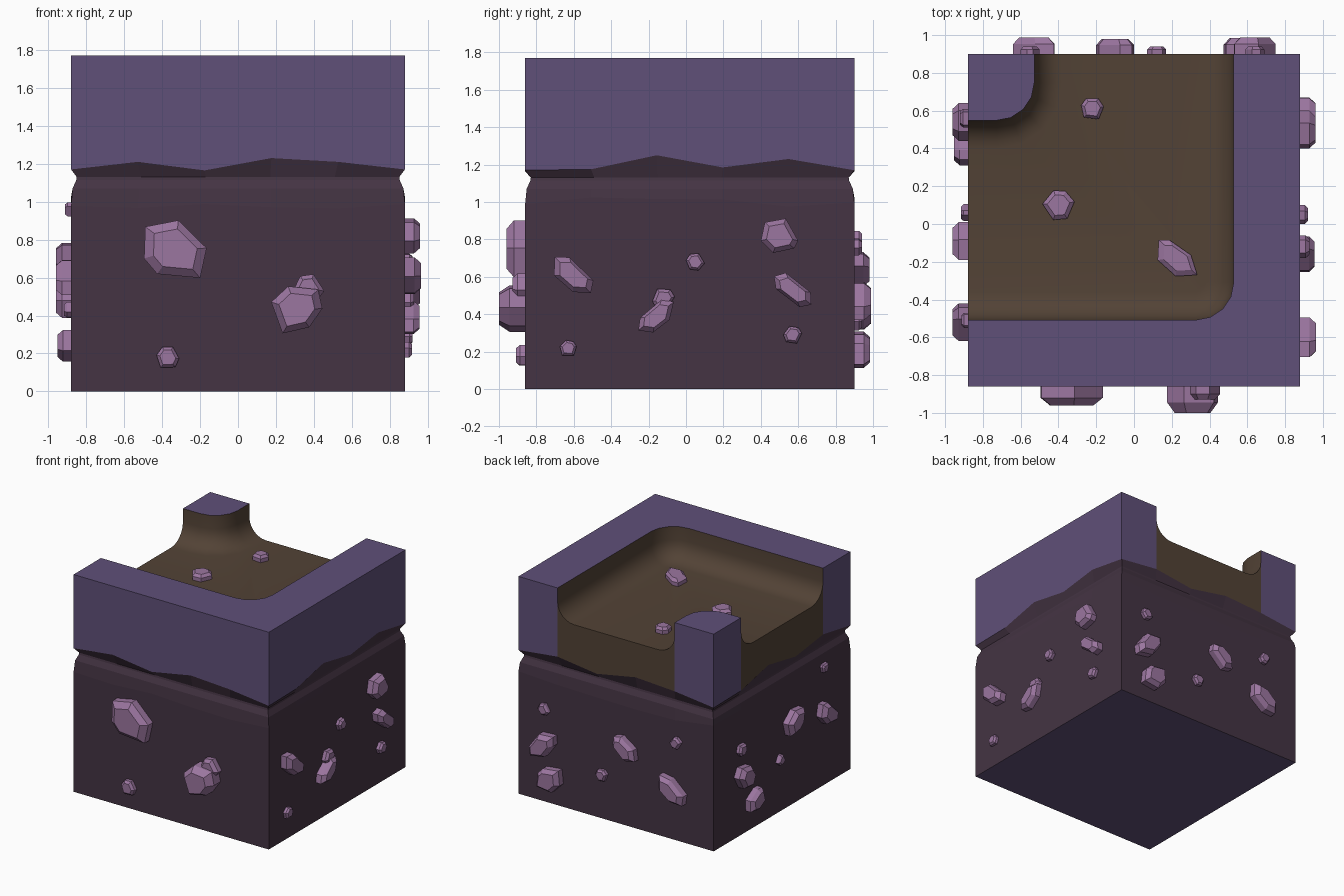
import bpy, math, random
from math import sin, cos, pi

if "Cube" in bpy.data.objects:
    bpy.data.objects.remove(bpy.data.objects["Cube"])

random.seed(4)
H, CY, TOP, FLOOR = 0.88, 0.02, 1.77, 1.51      # half width, y centre, rim and floor heights
XI, R, FIL = 0.528, 0.2, 0.15                   # inner wall offset, plan corner radius, floor fillet


def material(name, rgb):
    m = bpy.data.materials.new(name)
    m.diffuse_color = (*rgb, 1)
    m.use_nodes = True
    m.node_tree.nodes["Principled BSDF"].inputs["Base Color"].default_value = m.diffuse_color
    return m


PURPLE = material("purple_rock", (0.115, 0.08, 0.19))
DARK = material("dark_earth", (0.058, 0.034, 0.056))
BROWN = material("brown_soil", (0.085, 0.055, 0.036))
PINK = material("crystal", (0.33, 0.18, 0.35))


def build(name, faces, mat, smooth=False):
    """Make an object from a list of faces, each a list of points; weld shared points."""
    verts, index, polys = [], {}, []
    for f in faces:
        poly = []
        for p in f:
            k = tuple(round(c, 4) for c in p)
            if k not in index:
                index[k] = len(verts)
                verts.append(k)
            if index[k] not in poly:
                poly.append(index[k])
        polys.append(poly)
    me = bpy.data.meshes.new(name)
    me.from_pydata(verts, [], polys)
    me.materials.append(mat)
    ob = bpy.data.objects.new(name, me)
    bpy.context.collection.objects.link(ob)
    if smooth:
        bpy.ops.object.select_all(action='DESELECT')
        ob.select_set(True)
        bpy.context.view_layer.objects.active = ob
        bpy.ops.object.shade_smooth_by_angle(angle=math.radians(40))
    return ob


def ring(inset, zs):
    """Square outline, five segments a side, counter-clockwise from the front left corner."""
    h, pts = H - inset, []
    for k in range(4):
        for i in range(5):
            x, y = -h + 2 * h * i / 5, -h
            for _ in range(k):
                x, y = -y, x
            pts.append((x, y + CY, zs[k * 5 + i]))
    return pts


def band(lo, hi, segs=range(20)):
    return [[lo[i], lo[(i + 1) % 20], hi[(i + 1) % 20], hi[i]] for i in segs]


def flat(z):
    return [z] * 20


# Dark earth block with a groove under the wavy rock edge
wave = ring(0, [1.17, 1.21, 1.165, 1.23, 1.21, 1.17, 1.175, 1.25, 1.185, 1.23] * 2)
rings = [ring(0, flat(0)), ring(0, [random.uniform(.96, 1.03) for _ in range(20)]),
         ring(0.008, flat(1.07)), ring(0.028, flat(1.115)), ring(0.03, flat(1.13)), wave]
build("earth_block", sum((band(a, b) for a, b in zip(rings, rings[1:])), []), DARK)
build("underside", [rings[0][::-1]], PURPLE)

# Inner wall paths in plan: each point carries its normal towards the floor
Y0, Y1, YA, YB = CY - H, CY + H, CY - XI, CY + XI
steps = [i / 4 * pi / 2 for i in range(5)]
path_a = [((XI - R + R * sin(a), YA + R - R * cos(a)), (-sin(a), cos(a))) for a in steps]
path_a = [((-H, YA), (0, 1))] + path_a + [((XI, Y1), (-1, 0))]
path_b = [((-XI - R + R * cos(a), YB + R - R * sin(a)), (cos(a), -sin(a))) for a in steps]
path_b = [((-XI, Y1), (1, 0))] + path_b + [((-H, YB), (0, -1))]

# Wall profile: straight drop, then a round fillet into the floor
profile = [(0, TOP)] + [(FIL * (1 - cos(a)), FLOOR + FIL * (1 - sin(a)))
                        for a in [i / 6 * pi / 2 for i in range(7)]]


def sweep(path):
    return [[(p[0] + n[0] * d, p[1] + n[1] * d, z) for d, z in profile] for p, n in path]


A, B = sweep(path_a), sweep(path_b)

# Brown soil: swept walls, floor and the two open ends
soil = [[S[i][j], S[i + 1][j], S[i + 1][j + 1], S[i][j + 1]]
        for S in (A, B) for i in range(len(S) - 1) for j in range(len(profile) - 1)]
soil.append([c[-1] for c in A] + [c[-1] for c in B])
soil.append(wave[11:15] + B[0] + A[-1][::-1])
soil.append(wave[16:20] + A[0] + B[-1][::-1])
build("soil_floor", soil, BROWN, True)

# Purple rock: L-shaped wall and corner pillar
rim = ring(0, flat(TOP))
build("corner_wall", band(wave, rim, list(range(11)) + [19]) +
      [[rim[0], rim[5], rim[10]] + [c[0] for c in A][::-1]], PURPLE)
build("pillar", band(wave, rim, [14, 15]) + [[rim[15]] + [c[0] for c in B][::-1]], PURPLE)

# Placement of each side: (u, v, depth) to world
SIDES = {
    "front": lambda u, v, d: (u, Y0 - d, v),
    "right": lambda u, v, d: (H + d, u, v),
    "back": lambda u, v, d: (u, Y1 + d, v),
    "left": lambda u, v, d: (-H - d, u, v),
    "floor": lambda u, v, d: (u, v, FLOOR + d),
}


def crystal(side, u, v, size):
    """Irregular six-sided chunk, bevelled towards its outer face; larger ones stick out more."""
    depth = 0.05 if side == "floor" else min(0.1, 0.4 * size)
    tilt = random.uniform(-.7, .7) if size > .15 else 0
    pts = []
    for i in range(6):
        a = (i + random.uniform(-.3, .3)) * pi / 3
        pts.append((cos(a) + tilt * sin(a), sin(a)))
    xs, ys = [p[0] for p in pts], [p[1] for p in pts]
    fit = lambda c, cs: ((c - min(cs)) / (max(cs) - min(cs)) - 0.5) * size
    pts = [(fit(x, xs), fit(y, ys) * 0.92) for x, y in pts]
    if side in ("back", "left"):
        pts.reverse()
    place = SIDES[side]
    layers = [[place(u + x * s, v + y * s, d) for x, y in pts]
              for d, s in ((-0.03, 1), (depth * 0.6, 1), (depth, 0.7))]
    faces = sum(([[lo[i], lo[(i + 1) % 6], hi[(i + 1) % 6], hi[i]] for i in range(6)]
                 for lo, hi in zip(layers, layers[1:])), [])
    build(side + "_crystal", faces + [layers[0][::-1], layers[2]], PINK)


# Crystals on each side: u, v, size
CRYSTALS = {
    "front": [(-.33, .75, .33), (.31, .43, .27), (.37, .54, .17), (-.37, .18, .12)],
    "right": [(-.6, .61, .21), (-.16, .39, .19), (-.12, .48, .12), (.05, .68, .1),
              (.5, .82, .2), (.57, .53, .2), (.57, .29, .1), (-.63, .22, .09)],
    "back": [(.64, .76, .1), (.64, .47, .22), (.58, .21, .21), (.12, .36, .1),
             (-.1, .64, .2), (-.55, .8, .1), (-.53, .42, .22)],
    "left": [(.56, .7, .1), (.54, .48, .2), (.4, .24, .18), (.06, .43, .09),
             (-.09, .69, .2), (-.51, .96, .08), (-.52, .6, .2)],
    "floor": [(-.22, .61, .12), (-.4, .1, .17), (.23, -.18, .21)],
}
for side, items in CRYSTALS.items():
    for item in items:
        crystal(side, *item)

# The largest front shard reaches furthest out
shard = [o for o in bpy.data.objects if o.name.startswith("front_crystal")][1]
for vert in shard.data.vertices:
    if vert.co.y < Y0:
        vert.co.y = Y0 + (vert.co.y - Y0) * 1.4
